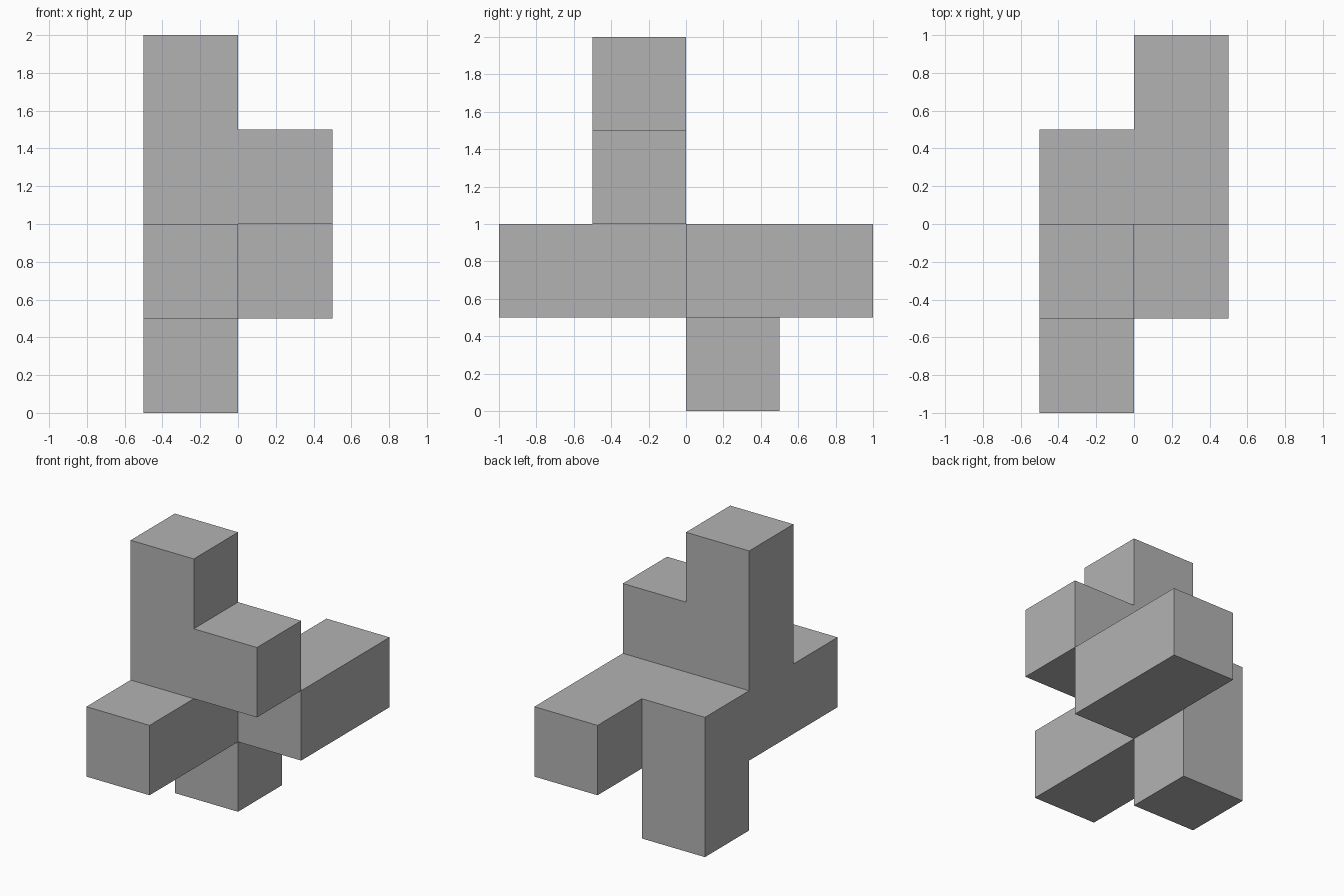
import bpy
import bmesh
from itertools import product
from mathutils import Vector

cube = bpy.data.objects.get("Cube")
if cube:
    bpy.data.objects.remove(cube, do_unlink=True)

UNIT = 0.5
ORIGIN = Vector((-0.5, -1.0, 0.0))

# Bars of unit cells: (first cell, size in cells)
BARS = {
    "front_beam": ((0, 0, 1), (1, 3, 1)),
    "rear_beam": ((1, 2, 1), (1, 2, 1)),
    "foot": ((0, 2, 0), (1, 1, 1)),
    "tower": ((0, 1, 2), (1, 1, 2)),
    "side_block": ((1, 1, 2), (1, 1, 1)),
}

cells = set()
for start, size in BARS.values():
    for step in product(*map(range, size)):
        cells.add(tuple(a + b for a, b in zip(start, step)))

# Outer skin: keep only cell sides that touch no other cell
bm = bmesh.new()
for cell in cells:
    for axis, sign in product(range(3), (-1, 1)):
        normal = Vector((0, 0, 0))
        normal[axis] = sign
        if tuple(int(c + n) for c, n in zip(cell, normal)) in cells:
            continue
        u, v = Vector((0, 0, 0)), Vector((0, 0, 0))
        u[(axis + 1) % 3] = 0.5
        v[(axis + 2) % 3] = 0.5 * sign
        middle = Vector(cell) + Vector((0.5, 0.5, 0.5)) + normal * 0.5
        corners = (middle - u - v, middle + u - v, middle + u + v, middle - u + v)
        bm.faces.new([bm.verts.new(ORIGIN + p * UNIT) for p in corners])

# Weld the sides and merge coplanar ones into clean flat faces
bmesh.ops.remove_doubles(bm, verts=bm.verts, dist=0.001)
bmesh.ops.dissolve_limit(bm, angle_limit=0.01, verts=bm.verts, edges=bm.edges)

mesh = bpy.data.meshes.new("block_piece")
bm.to_mesh(mesh)
bm.free()
piece = bpy.data.objects.new("block_piece", mesh)
bpy.context.collection.objects.link(piece)

# Plain grey
grey = bpy.data.materials.new("plain_grey")
grey.use_nodes = True
colour = (0.45, 0.45, 0.45, 1.0)
grey.diffuse_color = colour
grey.node_tree.nodes["Principled BSDF"].inputs["Base Color"].default_value = colour
mesh.materials.append(grey)
